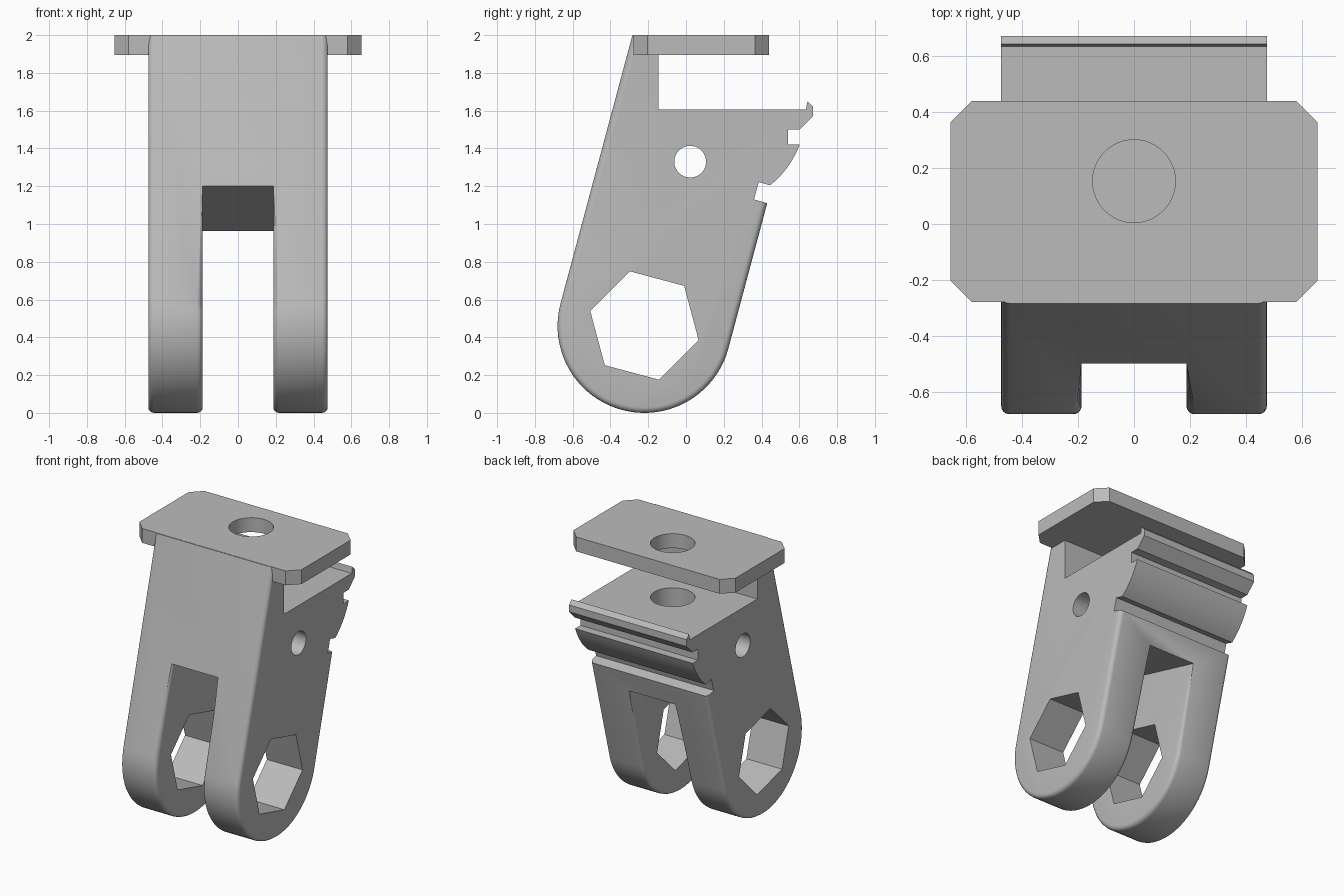
import bpy, bmesh
from math import cos, sin, tan, radians, pi
from mathutils import Vector

cube = bpy.data.objects.get("Cube")
if cube:
    bpy.data.objects.remove(cube)

grey = bpy.data.materials.new("plain grey")
grey.use_nodes = True
colour = (0.5, 0.5, 0.5, 1)
grey.diffuse_color = colour
grey.node_tree.nodes["Principled BSDF"].inputs["Base Color"].default_value = colour

LEAN = radians(15)
HALF, SLOT = 0.475, 0.187           # half widths of body and slot
PIVOT, R = (-0.22, 0.46), 0.46      # rounded foot, in (y, z)


def prism(name, points, axis, lo, hi):
    """Extrude a closed outline along x (outline y, z) or z (outline x, y)."""
    bm = bmesh.new()
    place = (lambda p: (lo, *p)) if axis == "x" else (lambda p: (*p, lo))
    face = bm.faces.new([bm.verts.new(place(p)) for p in points])
    new = bmesh.ops.extrude_face_region(bm, geom=[face])["geom"]
    step = Vector((hi - lo, 0, 0)) if axis == "x" else Vector((0, 0, hi - lo))
    bmesh.ops.translate(bm, vec=step, verts=[v for v in new if isinstance(v, bmesh.types.BMVert)])
    bmesh.ops.recalc_face_normals(bm, faces=bm.faces)
    mesh = bpy.data.meshes.new(name)
    bm.to_mesh(mesh)
    bm.free()
    mesh.materials.append(grey)
    obj = bpy.data.objects.new(name, mesh)
    bpy.context.collection.objects.link(obj)
    return obj


def ring(centre, radius, count, start=0.0):
    return [(centre[0] + radius * cos(start + 2 * pi * i / count),
             centre[1] + radius * sin(start + 2 * pi * i / count)) for i in range(count)]


def combine(target, tool, operation="DIFFERENCE"):
    mod = target.modifiers.new("join", "BOOLEAN")
    mod.operation, mod.object, mod.solver = operation, tool, "EXACT"
    bpy.context.view_layer.objects.active = target
    bpy.ops.object.modifier_apply(modifier=mod.name)
    bpy.data.objects.remove(tool)


# Leaning body: rounded foot, clip notches at the back, step and neck at the top
foot = [(PIVOT[0] + R * cos(a), PIVOT[1] + R * sin(a))
        for a in (radians(165) + pi * i / 40 for i in range(41))]
start, mid, end = Vector((0.445, 1.205)), Vector((0.548, 1.285)), Vector((0.602, 1.42))
cam = [tuple(start * (1 - t) ** 2 + mid * 2 * t * (1 - t) + end * t * t)
       for t in (i / 10 for i in range(11))]
back = [(0.43, 1.11), (0.36, 1.13), (0.385, 1.222)] + cam
clip = [(0.54, 1.42), (0.54, 1.5), (0.602, 1.5), (0.672, 1.57), (0.672, 1.62),
        (0.643, 1.65), (0.635, 1.605)]
neck = [(-0.145, 1.605), (-0.145, 1.999), (-0.284, 1.999)]
bracket = prism("bracket_body", foot + back + clip + neck, "x", -HALF, HALF)

# Fork slot, with its ceiling square to the lean
ceiling = [(y, 1.2 - (y + 0.498) * tan(LEAN)) for y in (1.0, -1.0)]
combine(bracket, prism("slot_cutter", [(-1, -0.5), (1, -0.5)] + ceiling, "x", -SLOT, SLOT))

# Round the side edges of the foot, front and lower back
bm = bmesh.new()
bm.from_mesh(bracket.data)


def on_outline(v):
    """True on the foot arc or its two straight tangents."""
    dy, dz = v.co.y - PIVOT[0], v.co.z - PIVOT[1]
    across = dy * cos(LEAN) - dz * sin(LEAN)
    along = dy * sin(LEAN) + dz * cos(LEAN)
    if along < 0.01:
        return abs((dy * dy + dz * dz) ** 0.5 - R) < 0.01
    return abs(abs(across) - R) < 0.01 and (across < 0 or v.co.z < 1.12)


def rounded(e):
    a, b = e.verts
    flat = abs(a.co.x - b.co.x) < 0.001
    at_side = min(abs(abs(a.co.x) - w) for w in (HALF, SLOT)) < 0.001
    middle_ok = abs(a.co.y - b.co.y) < 0.5
    return flat and at_side and middle_ok and on_outline(a) and on_outline(b)


bmesh.ops.bevel(bm, geom=[e for e in bm.edges if rounded(e)], offset=0.03,
                offset_type="OFFSET", segments=4, profile=0.5, affect="EDGES")
bm.to_mesh(bracket.data)
bm.free()

# Top plate with clipped corners
W, Y0, Y1, C = 0.655, -0.278, 0.44, 0.075
outline = [(W, Y0 + C), (W, Y1 - C), (W - C, Y1), (C - W, Y1),
           (-W, Y1 - C), (-W, Y0 + C), (C - W, Y0), (W - C, Y0)]
combine(bracket, prism("plate", outline, "z", 1.895, 2.0), "UNION")

# Hexagon pockets, cross pin hole and the blind screw hole
combine(bracket, prism("hex_cutter", ring((-0.22, 0.4625), 0.297, 6, radians(105)), "x", -1, 1))
combine(bracket, prism("pin_cutter", ring((0.022, 1.33), 0.084, 40), "x", -1, 1))
combine(bracket, prism("screw_cutter", ring((0, 0.153), 0.148, 48), "z", 1.44, 2.2))

bpy.ops.object.select_all(action="DESELECT")
bracket.select_set(True)
bpy.context.view_layer.objects.active = bracket
bpy.ops.object.shade_smooth_by_angle(angle=radians(30))
